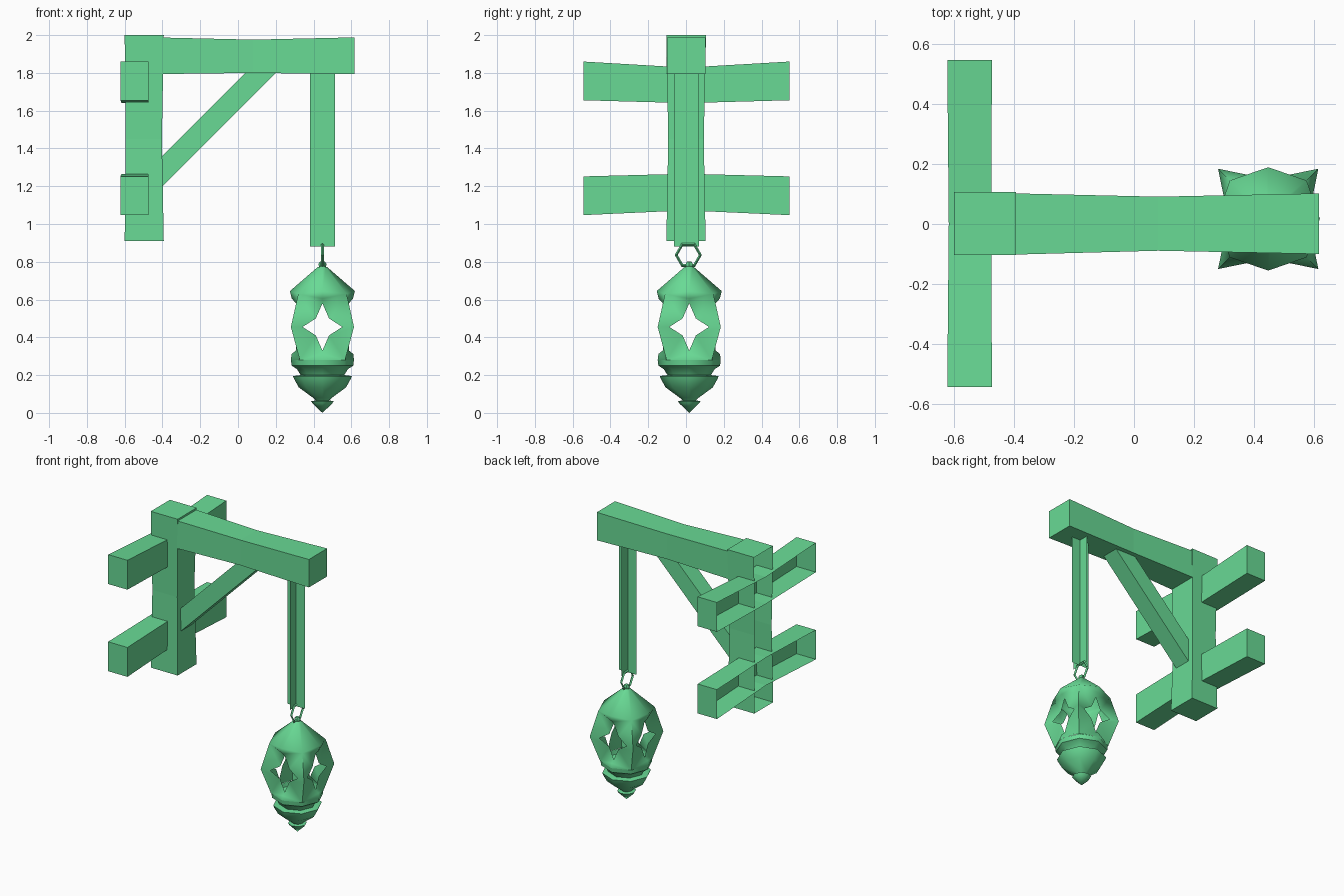
import bpy, bmesh
from math import pi, cos, sin
from mathutils import Matrix, Vector

if "Cube" in bpy.data.objects:
    bpy.data.objects.remove(bpy.data.objects["Cube"])

LX, LY = 0.447, 0.017   # lantern axis

green = bpy.data.materials.new("green")
green.diffuse_color = (.14, .70, .30, 1)
green.use_nodes = True
green.node_tree.nodes["Principled BSDF"].inputs["Base Color"].default_value = green.diffuse_color


def finish(name, bm, smooth=None):
    me = bpy.data.meshes.new(name)
    bm.to_mesh(me)
    bm.free()
    me.materials.append(green)
    ob = bpy.data.objects.new(name, me)
    bpy.context.collection.objects.link(ob)
    if smooth:
        bpy.ops.object.select_all(action='DESELECT')
        ob.select_set(True)
        bpy.context.view_layer.objects.active = ob
        bpy.ops.object.shade_smooth_by_angle(angle=smooth)
    return ob


def timber(name, axis, sections, open_back=False, open_start=False):
    """Loft rectangles (t, a0, a1, b0, b1) along an axis."""
    bm = bmesh.new()
    rings = []
    for t, a0, a1, b0, b1 in sections:
        ring = []
        for a, b in ((a0, b0), (a1, b0), (a1, b1), (a0, b1)):
            co = {'x': (t, a, b), 'y': (a, t, b), 'z': (a, b, t)}[axis]
            ring.append(bm.verts.new(co))
        rings.append(ring)
    drop = []
    for r, s in zip(rings, rings[1:]):
        for i in range(4):
            j = (i + 1) % 4
            f = bm.faces.new((r[i], r[j], s[j], s[i]))
            if open_back and i == 3:
                drop.append(f)
    start = bm.faces.new(rings[0])
    bm.faces.new(rings[-1])
    if open_start:
        drop.append(start)
    bmesh.ops.recalc_face_normals(bm, faces=bm.faces[:])
    if drop:
        bmesh.ops.delete(bm, geom=drop, context='FACES_ONLY')
    return finish(name, bm)


# wall post and cross arms, open on the wall side
timber("post", 'z', [(0.91, -.60, -.393, -.104, .104),
                     (1.45, -.595, -.403, -.094, .094),
                     (2.00, -.60, -.393, -.104, .106)], open_back=True)
for name, end, mid in (("upper_arm", (1.655, 1.86), (1.640, 1.828)),
                       ("lower_arm", (1.047, 1.252), (1.072, 1.266))):
    timber(name, 'y', [(-.543, -.622, -.473, *end),
                       (0, -.617, -.476, *mid),
                       (.547, -.622, -.473, *end)], open_back=True)

# horizontal beam, slightly waisted
timber("beam", 'x', [(-.40, -.102, .102, 1.794, 1.987),
                     (.08, -.089, .091, 1.800, 1.976),
                     (.617, -.100, .102, 1.793, 1.988)], open_start=True)

# diagonal brace
bm = bmesh.new()
loop = [(-.41, 1.19), (.21, 1.81), (.05, 1.81), (-.41, 1.35)]
f = bm.faces.new([bm.verts.new((x, -.06, z)) for x, z in loop])
ext = bmesh.ops.extrude_face_region(bm, geom=[f])
bmesh.ops.translate(bm, vec=(0, .12, 0),
                    verts=[v for v in ext['geom'] if isinstance(v, bmesh.types.BMVert)])
bmesh.ops.recalc_face_normals(bm, faces=bm.faces[:])
finish("brace", bm)

# hanging chain: two crossed strips
bm = bmesh.new()
for dx, dy in ((.067, 0), (0, .067)):
    bm.faces.new([bm.verts.new((LX + s * dx, .003 + s * dy, z))
                  for s, z in ((-1, .88), (1, .88), (1, 1.797), (-1, 1.797))])
finish("chain_strips", bm)

# hexagonal hanging ring
bpy.ops.mesh.primitive_torus_add(major_segments=6, minor_segments=4, major_radius=.064,
                                 minor_radius=.008, location=(LX, LY - .005, .836),
                                 rotation=(pi / 2, 0, pi / 2))
bpy.context.object.name = "hanging_ring"
bpy.context.object.data.materials.append(green)

# lantern shell: half a panel as (sideways, height, outward), mirrored and turned
P = dict(T=(0, .772, .025), TC=(.018, .772, .018), M1=(0, .645, .172), C1=(.128, .63, .128),
         M2=(0, .605, .162), S0=(0, .58, .14), S1=(.035, .50, .14), S2=(.105, .455, .15),
         S3=(.035, .41, .14), S4=(0, .33, .14), M3=(0, .312, .163), M4=(0, .28, .167),
         C2=(.167, .455, .167), C3=(.12, .28, .12))
FACES = ["T TC C1 M1", "M1 C1 M2", "M2 C1 S0", "S0 C1 S1", "S1 C1 C2", "S1 C2 S2",
         "S2 C2 S3", "S3 C2 C3", "S3 C3 S4", "S4 C3 M3", "M3 C3 M4"]
bm = bmesh.new()
for q in range(4):
    turn = Matrix.Rotation(q * pi / 2, 3, 'Z')
    for side in (1, -1):
        for names in FACES:
            vs = []
            for n in names.split():
                u, z, d = P[n]
                vs.append(bm.verts.new(turn @ Vector((side * u, -d, z)) + Vector((LX, LY, 0))))
            bm.faces.new(vs[::-side])
bmesh.ops.remove_doubles(bm, verts=bm.verts[:], dist=.0005)
bmesh.ops.recalc_face_normals(bm, faces=bm.faces[:])
finish("lantern_shell", bm, 1.3)


def lathe(name, profile, n=8):
    bm = bmesh.new()
    rings = [[bm.verts.new((LX + r * cos(2 * pi * i / n), LY + r * sin(2 * pi * i / n), z))
              for i in range(n)] for r, z in profile]
    for a, b in zip(rings, rings[1:]):
        for i in range(n):
            j = (i + 1) % n
            bm.faces.new((a[i], b[i], b[j], a[j]))
    bmesh.ops.remove_doubles(bm, verts=bm.verts[:], dist=.0003)
    bmesh.ops.recalc_face_normals(bm, faces=bm.faces[:])
    return finish(name, bm, .8)


# lantern base, bowl and finial, and top knob
lathe("lantern_base", [(.167, .28), (.163, .25), (.135, .232), (.115, .20), (.156, .195),
                       (.150, .18), (.125, .135), (.05, .08), (.035, .066), (.06, .062),
                       (.052, .05), (0, 0)])
lathe("lantern_knob", [(0, .802), (.014, .80), (.022, .787), (.018, .775), (.028, .765)], 6)
